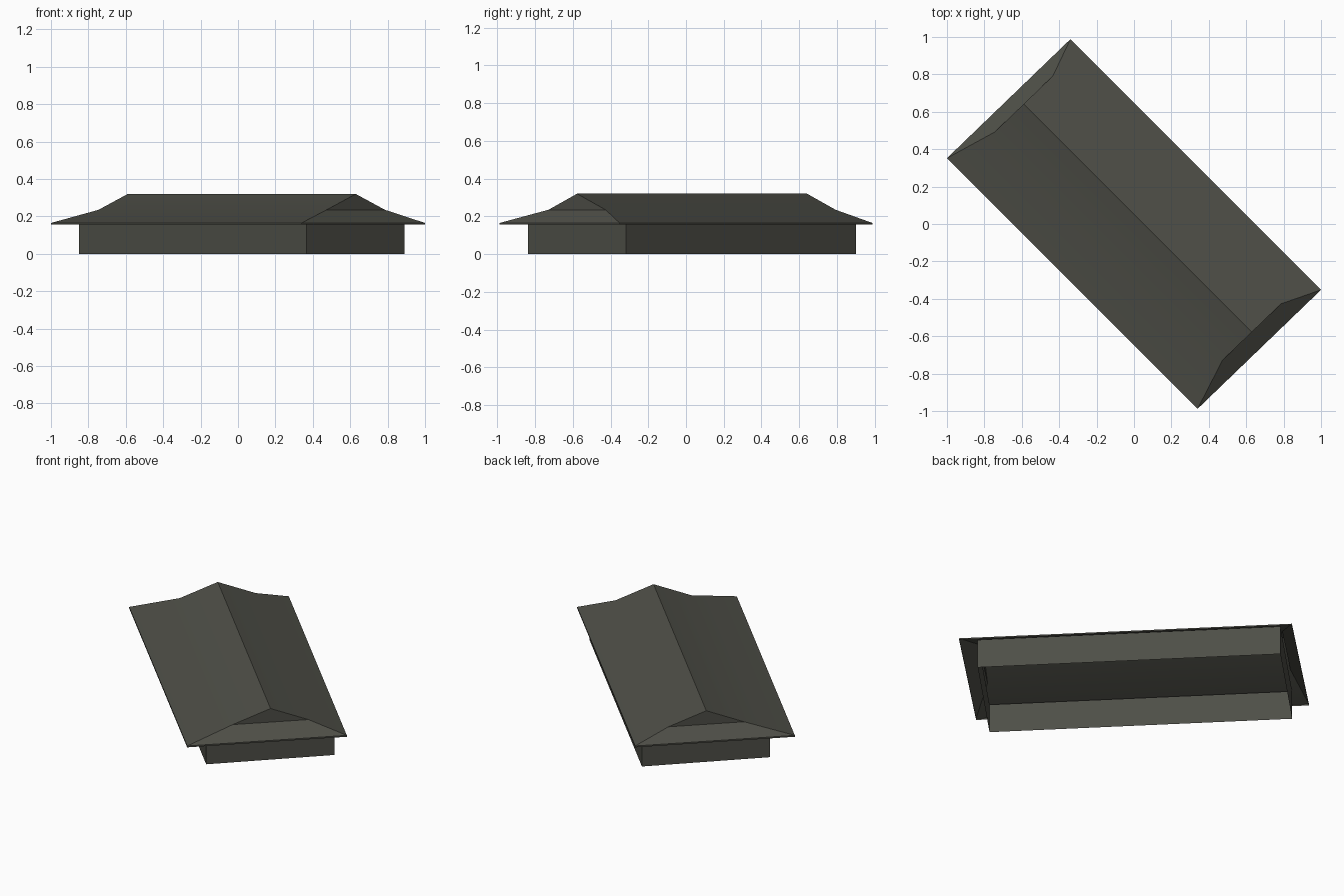
import bpy
import bmesh
import math
from mathutils import Vector

if "Cube" in bpy.data.objects:
    bpy.data.objects.remove(bpy.data.objects["Cube"])

# Single dark grey-green colour
grey = bpy.data.materials.new("dark_grey")
grey.diffuse_color = (0.076, 0.077, 0.063, 1)
grey.use_nodes = True
grey.node_tree.nodes["Principled BSDF"].inputs["Base Color"].default_value = grey.diffuse_color

# Plan axes of roof and walls: U along the ridge, V across it
U, V = Vector((0.67, -0.67, 0)), Vector((0.33, 0.318, 0))
WALL_U, WALL_V = Vector((0.6085, -0.61, 0)), Vector((0.262, 0.26, 0))
SHIFT = Vector((0.02, 0.032, 0))      # walls and ridge sit slightly off-centre


def ring(bm, u, v, z, centre=Vector()):
    """Four corners of a rectangle with half-axes u and v."""
    return [bm.verts.new(centre + u * a + v * b + Vector((0, 0, z)))
            for a, b in ((-1, -1), (1, -1), (1, 1), (-1, 1))]


def bridge(bm, low, high):
    for i in range(4):
        j = (i + 1) % 4
        bm.faces.new((low[i], low[j], high[j], high[i]))


def finish(bm, name):
    mesh = bpy.data.meshes.new(name)
    bm.to_mesh(mesh)
    bm.free()
    mesh.materials.append(grey)
    obj = bpy.data.objects.new(name, mesh)
    bpy.context.collection.objects.link(obj)
    return obj


# Walls: thin shell, open below, reaching up to the roof skin
bm = bmesh.new()
bridge(bm, ring(bm, WALL_U, WALL_V, 0, SHIFT), ring(bm, WALL_U, WALL_V, 0.18, SHIFT))
finish(bm, "walls")

# Roof: hollow skin with thin eave lip, flared skirt and upright end gables
bm = bmesh.new()
lip = ring(bm, U, V, 0.156)
eave = ring(bm, U, V, 0.165)
skirt = ring(bm, U * 0.91, V * 0.475, 0.235, SHIFT)
ridge = [bm.verts.new(SHIFT + U * 0.91 * s + Vector((0, 0, 0.32))) for s in (-1, 1)]
bridge(bm, lip, eave)
bridge(bm, eave, skirt)
bm.faces.new((skirt[0], skirt[1], ridge[1], ridge[0]))
bm.faces.new((skirt[2], skirt[3], ridge[0], ridge[1]))
bm.faces.new((skirt[1], skirt[2], ridge[1]))
bm.faces.new((skirt[3], skirt[0], ridge[0]))
roof = finish(bm, "roof")

# Smooth flare on the long slopes, sharp ridge and hips
bpy.context.view_layer.objects.active = roof
roof.select_set(True)
bpy.ops.object.shade_smooth_by_angle(angle=math.radians(15))
